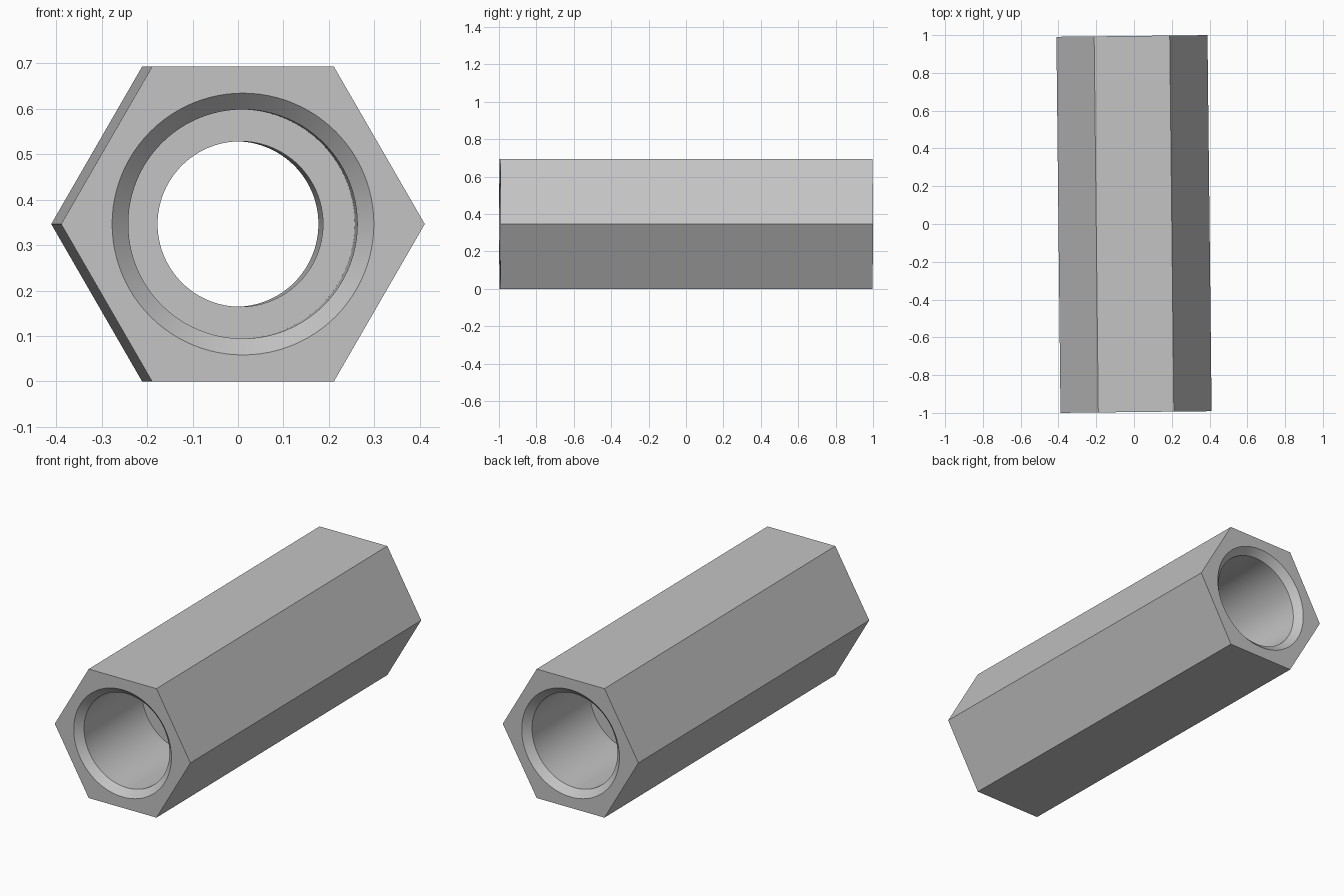
import bpy, bmesh, math

LENGTH, HEX_RADIUS = 1.991, 0.4
BORE_SIDES = 96
TILT = 0.011  # slight turn about z, in radians

cube = bpy.data.objects.get("Cube")
if cube:
    bpy.data.objects.remove(cube, do_unlink=True)

steel = bpy.data.materials.new("grey_steel")
steel.use_nodes = True
colour = (0.55, 0.55, 0.55, 1)
steel.diffuse_color = colour
steel.node_tree.nodes["Principled BSDF"].inputs["Base Color"].default_value = colour

bm = bmesh.new()


def ring(radius, y, sides):
    """Closed loop of vertices around the y axis."""
    angles = [math.tau * i / sides for i in range(sides)]
    return [bm.verts.new((radius * math.cos(a), y, radius * math.sin(a))) for a in angles]


def bridge(a, b):
    """Skin two loops of equal count with quads."""
    n = len(a)
    for i in range(n):
        j = (i + 1) % n
        bm.faces.new((a[i], a[j], b[j], b[i]))


# Outer hexagonal walls
end = LENGTH / 2
hex_loops = [ring(HEX_RADIUS, y, 6) for y in (-end, end)]
bridge(*hex_loops)

# Stepped bore: chamfer, wide bore and shoulder, mirrored to the other end
half = [(0.288, end), (0.252, end - 0.036), (0.252, 0.46), (0.182, 0.46)]
profile = [(r, -y) for r, y in half] + half[::-1]
bore_loops = [ring(r, y, BORE_SIDES) for r, y in profile]
for a, b in zip(bore_loops, bore_loops[1:]):
    bridge(a, b)

# Flat end faces between the hexagon and the chamfer
for outer, inner in zip(hex_loops, (bore_loops[0], bore_loops[-1])):
    rim = [bm.edges.get((loop[i - 1], loop[i])) for loop in (outer, inner) for i in range(len(loop))]
    bmesh.ops.triangle_fill(bm, edges=rim, use_beauty=True)

bmesh.ops.recalc_face_normals(bm, faces=bm.faces)
mesh = bpy.data.meshes.new("hex_coupling_sleeve")
bm.to_mesh(mesh)
bm.free()
mesh.materials.append(steel)

sleeve = bpy.data.objects.new("hex_coupling_sleeve", mesh)
bpy.context.collection.objects.link(sleeve)
sleeve.location.z = HEX_RADIUS * math.cos(math.pi / 6)
sleeve.rotation_euler.z = TILT

bpy.ops.object.select_all(action="DESELECT")
sleeve.select_set(True)
bpy.context.view_layer.objects.active = sleeve
bpy.ops.object.shade_smooth_by_angle(angle=math.radians(30))
